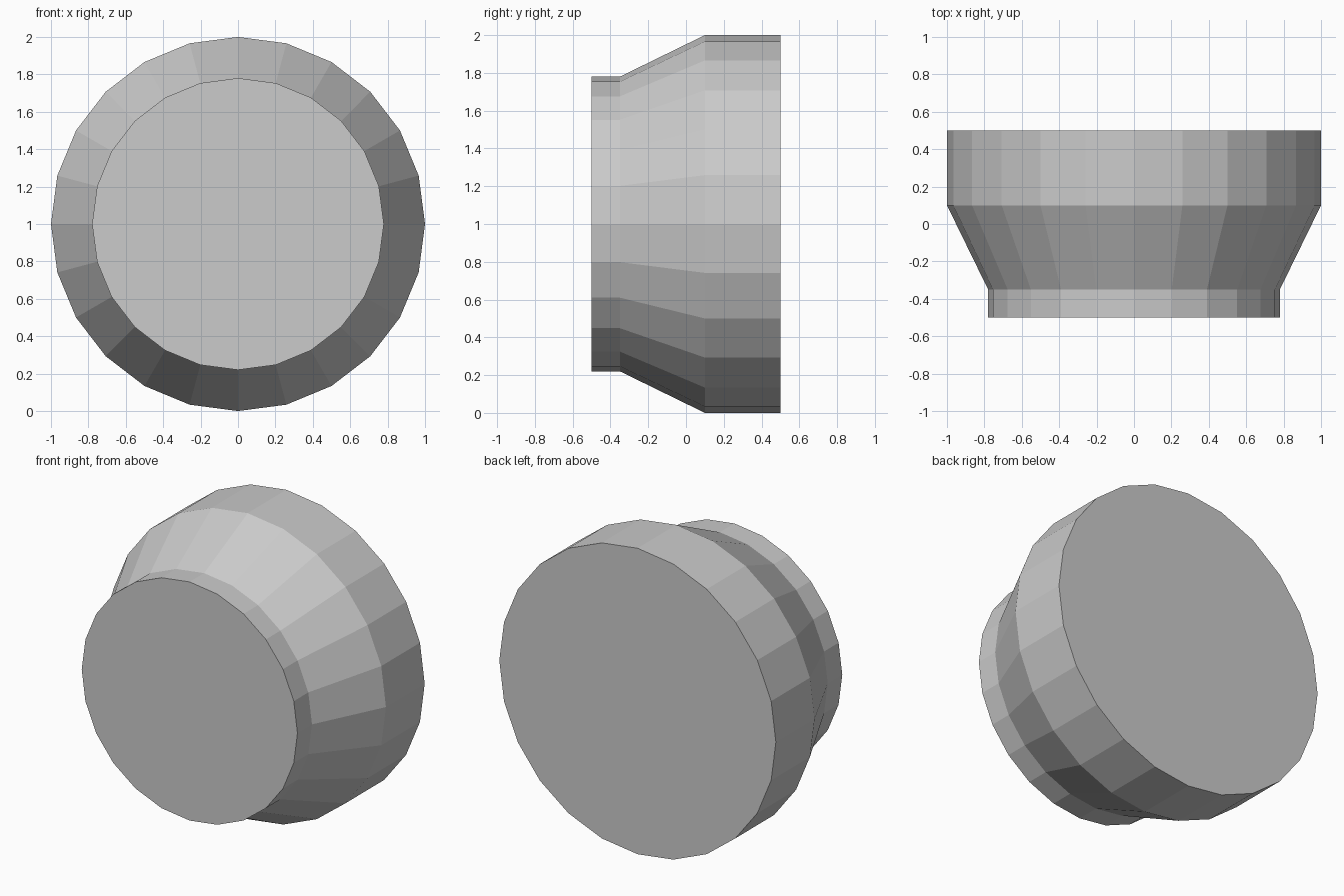
import bpy, bmesh, math

if "Cube" in bpy.data.objects:
    bpy.data.objects.remove(bpy.data.objects["Cube"])

SIDES = 24
CENTRE_Z = 1.0
# (radius, y) from the narrow front collar to the wide back drum
PROFILE = [(0.78, -0.5), (0.78, -0.35), (1.0, 0.1), (1.0, 0.5)]

bm = bmesh.new()

# One ring of vertices per profile point
rings = []
for radius, y in PROFILE:
    angles = [2 * math.pi * i / SIDES for i in range(SIDES)]
    rings.append([bm.verts.new((radius * math.sin(a), y, CENTRE_Z + radius * math.cos(a)))
                  for a in angles])

# Side walls
for a, b in zip(rings, rings[1:]):
    for i in range(SIDES):
        j = (i + 1) % SIDES
        bm.faces.new((a[i], a[j], b[j], b[i]))

# Flat front and back caps
bm.faces.new(rings[0])
bm.faces.new(rings[-1])
bmesh.ops.recalc_face_normals(bm, faces=bm.faces)

mesh = bpy.data.meshes.new("stepped_drum")
bm.to_mesh(mesh)
bm.free()
bpy.context.collection.objects.link(bpy.data.objects.new("stepped_drum", mesh))
